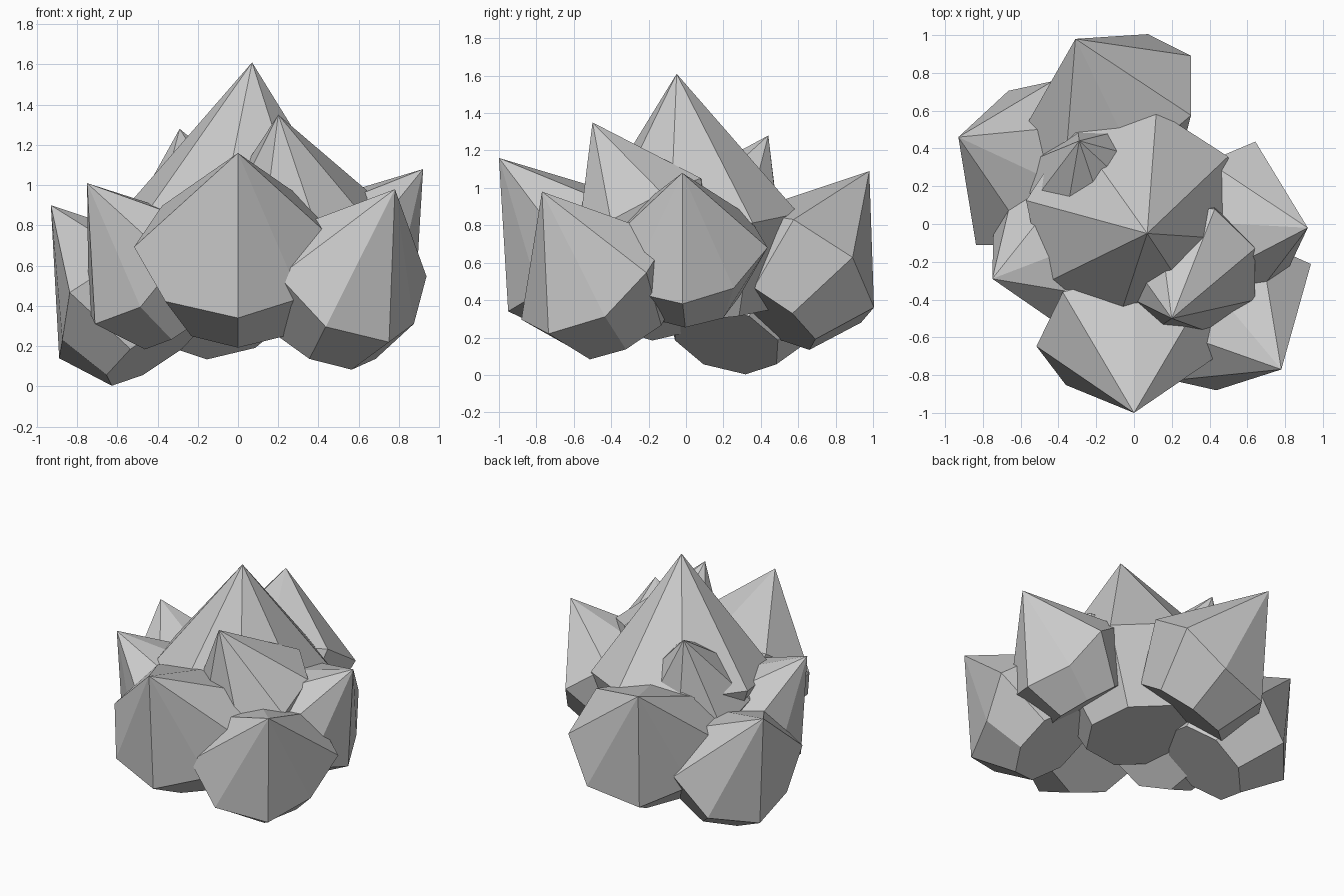
import bpy
import bmesh
import math
from mathutils import Matrix, Vector

cube = bpy.data.objects.get("Cube")
if cube:
    bpy.data.objects.remove(cube, do_unlink=True)

SIDES = 8

# Belt of a leaning crystal, seen face-on and measured from its tip, for a unit
# drop from tip to lowest belt corner: (sideways, outward, up)
LEANING_BELT = [(0, -0.06, -1), (0.38, -0.26, -0.88), (0.63, -0.43, -0.57),
                (0.46, -0.78, -0.32), (0, -0.9, -0.27), (-0.46, -0.78, -0.32),
                (-0.63, -0.43, -0.57), (-0.44, -0.18, -0.9)]

stone = bpy.data.materials.new("grey_stone")
stone.use_nodes = True
stone.diffuse_color = (0.6, 0.6, 0.6, 1)
bsdf = stone.node_tree.nodes["Principled BSDF"]
bsdf.inputs["Base Color"].default_value = (0.6, 0.6, 0.6, 1)
bsdf.inputs["Roughness"].default_value = 0.8


def ring(centre, u, v):
    """Eight points around centre, starting at u and turning towards v."""
    angles = [math.tau * i / SIDES for i in range(SIDES)]
    return [centre + u * math.cos(a) + v * math.sin(a) for a in angles]


def gem(name, tip, belt_points, cap_points):
    """Pointed top over a belt that narrows to a flat base."""
    bm = bmesh.new()
    peak = bm.verts.new(tip)
    belt = [bm.verts.new(p) for p in belt_points]
    cap = [bm.verts.new(p) for p in cap_points]
    for i in range(SIDES):
        j = (i + 1) % SIDES
        bm.faces.new((belt[i], belt[j], peak))
        bm.faces.new((cap[i], cap[j], belt[j], belt[i]))
    bm.faces.new(cap[::-1])
    bmesh.ops.recalc_face_normals(bm, faces=bm.faces)

    mesh = bpy.data.meshes.new(name)
    bm.to_mesh(mesh)
    bm.free()
    mesh.materials.append(stone)
    obj = bpy.data.objects.new(name, mesh)
    bpy.context.collection.objects.link(obj)


def upright_crystal(name, tip, centre, corner):
    """Regular gem with its belt passing through corner."""
    tip, centre, corner = Vector(tip), Vector(centre), Vector(corner)
    axis = (tip - centre).normalized()
    u = corner - centre
    u -= axis * u.dot(axis)
    v = axis.cross(u)
    base = centre - axis * u.length * 0.85
    gem(name, tip, ring(centre, u, v), ring(base, u * 0.65, v * 0.65))


def leaning_crystal(name, tip, heading, size):
    """Gem leaning outward along the heading angle, in degrees."""
    turn = Matrix.Rotation(math.radians(heading + 90), 3, "Z")

    def place(p):
        return Vector(tip) + turn @ Vector((p[0], -p[1], p[2])) * size

    cap = ring(Vector((0, -0.76, -0.94)), Vector((0, 0.32, -0.24)), Vector((0.4, 0, 0)))
    gem(name, tip, [place(p) for p in LEANING_BELT], [place(p) for p in cap])


# Upper crystals
upright_crystal("central_crystal", (0.07, -0.05, 1.61), (0.01, 0.02, 0.82), (0.12, 0.6, 0.88))
upright_crystal("upper_front_crystal", (0.2, -0.5, 1.35), (0.27, -0.24, 0.86), (0.42, -0.58, 0.7))
upright_crystal("upper_back_crystal", (-0.29, 0.44, 1.28), (-0.2, 0.2, 0.8), (-0.3, 0.52, 0.62))

# Outer crystals leaning away from the middle
leaning_crystal("front_crystal", (0, -1, 1.16), 270, 0.82)
leaning_crystal("front_left_crystal", (0.78, -0.77, 0.98), 310, 0.76)
leaning_crystal("left_crystal", (0.92, -0.02, 1.08), 357, 0.7)
leaning_crystal("back_crystal", (-0.31, 0.98, 1.09), 116, 0.81)
leaning_crystal("back_right_crystal", (-0.93, 0.46, 0.9), 155, 0.76)
leaning_crystal("front_right_crystal", (-0.75, -0.29, 1.01), 201, 0.7)
